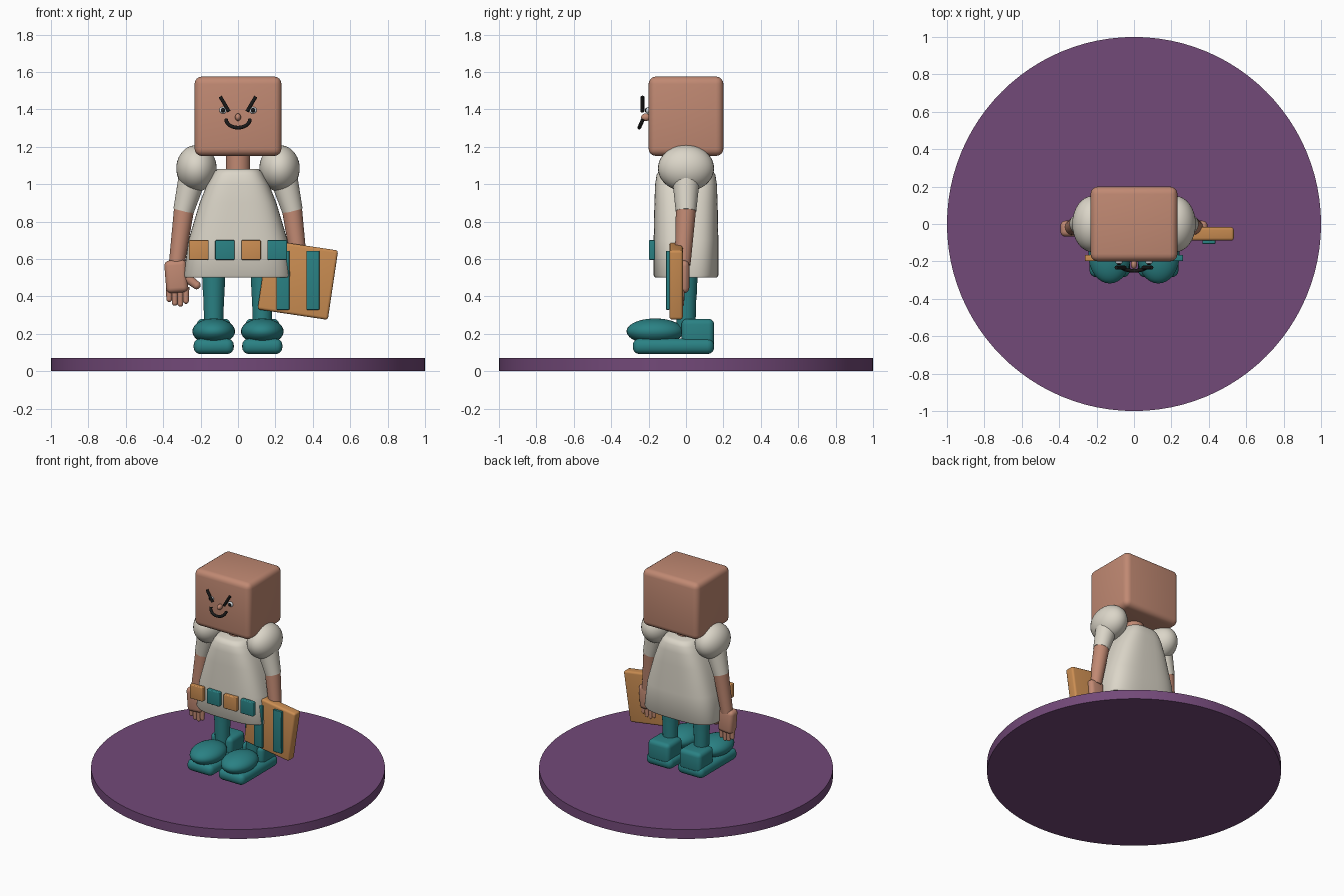
import bpy, bmesh, math
from mathutils import Vector

if "Cube" in bpy.data.objects:
    bpy.data.objects.remove(bpy.data.objects["Cube"])


def material(name, rgb):
    m = bpy.data.materials.new(name)
    m.diffuse_color = (*rgb, 1)
    m.use_nodes = True
    m.node_tree.nodes["Principled BSDF"].inputs["Base Color"].default_value = m.diffuse_color
    return m


SKIN = material("tan_skin", (0.53, 0.25, 0.17))
CREAM = material("cream_cloth", (0.71, 0.67, 0.58))
TEAL = material("teal", (0.023, 0.22, 0.23))
PURPLE = material("purple", (0.17, 0.067, 0.19))
ORANGE = material("orange_wood", (0.60, 0.27, 0.085))
BLACK = material("black", (0.01, 0.01, 0.01))
WHITE = material("eye_white", (0.8, 0.85, 0.9))


def finish(name, mat, angle=40):
    o = bpy.context.object
    o.name = name
    o.data.materials.append(mat)
    bpy.ops.object.shade_smooth_by_angle(angle=math.radians(angle))
    return o


def box(name, mat, loc, size, bevel=0.02, tilt=0.0):
    """Rounded box, turned about the y axis by tilt."""
    bpy.ops.mesh.primitive_cube_add(size=1, location=loc)
    o = bpy.context.object
    o.scale = size
    bpy.ops.object.transform_apply(location=False, rotation=False, scale=True)
    o.rotation_euler.y = tilt
    b = o.modifiers.new("round", 'BEVEL')
    b.width, b.segments = bevel, 4
    bpy.ops.object.modifier_apply(modifier="round")
    return finish(name, mat, 50)


def ball(name, mat, loc, radii):
    bpy.ops.mesh.primitive_uv_sphere_add(segments=32, ring_count=20, radius=1, location=loc)
    bpy.context.object.scale = radii
    return finish(name, mat, 60)


def limb(name, mat, a, b, ra, rb):
    """Tapered cylinder from point a to point b."""
    a, b = Vector(a), Vector(b)
    d = b - a
    bpy.ops.mesh.primitive_cone_add(vertices=32, radius1=ra, radius2=rb,
                                    depth=d.length, location=(a + b) / 2)
    bpy.context.object.rotation_euler = d.to_track_quat('Z', 'Y').to_euler()
    return finish(name, mat)


def tube(name, mat, pts, r):
    """Round stroke along a path."""
    c = bpy.data.curves.new(name, 'CURVE')
    c.dimensions = '3D'
    c.bevel_depth, c.bevel_resolution, c.use_fill_caps = r, 3, True
    s = c.splines.new('POLY')
    s.points.add(len(pts) - 1)
    for p, q in zip(s.points, pts):
        p.co = (*q, 1)
    o = bpy.data.objects.new(name, c)
    bpy.context.collection.objects.link(o)
    c.materials.append(mat)
    return o


def lofted(name, mat, rings, n=64, power=3.2):
    """Skin of superellipse rings (z, half width, half depth)."""
    bm = bmesh.new()
    loops = []
    for z, rx, ry in rings:
        loop = []
        for i in range(n):
            t = 2 * math.pi * i / n
            c, s = math.cos(t), math.sin(t)
            loop.append(bm.verts.new((rx * math.copysign(abs(c) ** (2 / power), c),
                                      ry * math.copysign(abs(s) ** (2 / power), s), z)))
        loops.append(loop)
    for lo, hi in zip(loops, loops[1:]):
        for i in range(n):
            j = (i + 1) % n
            bm.faces.new((lo[i], lo[j], hi[j], hi[i]))
    bm.faces.new(loops[0][::-1])
    bm.faces.new(loops[-1])
    me = bpy.data.meshes.new(name)
    bm.to_mesh(me)
    bm.free()
    o = bpy.data.objects.new(name, me)
    bpy.context.collection.objects.link(o)
    bpy.ops.object.select_all(action='DESELECT')
    o.select_set(True)
    bpy.context.view_layer.objects.active = o
    return finish(name, mat, 45)


# Round base
bpy.ops.mesh.primitive_cylinder_add(vertices=96, radius=1, depth=0.07, location=(0, 0, 0.035))
finish("base_disc", PURPLE)

# Head, neck and tunic
box("head", SKIN, (0, 0, 1.363), (0.465, 0.4, 0.425), 0.04)
limb("neck", SKIN, (0, 0, 1.05), (0, 0, 1.18), 0.065, 0.065)
lofted("tunic", CREAM, [(0.5, 0.287, 0.165), (0.512, 0.291, 0.173), (0.7, 0.265, 0.173),
                        (0.9, 0.205, 0.169), (1.0, 0.165, 0.165), (1.05, 0.138, 0.157),
                        (1.073, 0.122, 0.143), (1.082, 0.105, 0.12)])

# Belt plates in alternating colours
for i in range(4):
    box("belt_plate", TEAL if i % 2 else ORANGE,
        (-0.21 + 0.14 * i, -0.182, 0.648), (0.105, 0.034, 0.105), 0.006)

# Face
ball("nose", SKIN, (0, -0.215, 1.358), (0.016, 0.025, 0.02))
arc = [(0.064 * math.sin(t), -0.25 + 0.02 * (1 - math.cos(t)), 1.302 + 0.045 * (1 - math.cos(t)))
       for t in [math.pi / 2 * k / 6 for k in range(-6, 7)]]
tube("mouth", BLACK, arc, 0.01)

for s in (-1, 1):
    # Eyes and slanted brows
    tube("brow", BLACK, [(s * 0.095, -0.233, 1.468), (s * 0.048, -0.233, 1.388)], 0.010)
    ball("eye", WHITE, (s * 0.08, -0.203, 1.395), (0.02, 0.012, 0.018))
    ball("pupil", BLACK, (s * 0.08, -0.212, 1.395), (0.011, 0.008, 0.012))

    # Shoulders and arms
    ball("shoulder", CREAM, (s * 0.222, 0, 1.085), (0.108, 0.15, 0.124))
    limb("sleeve", CREAM, (s * 0.235, 0, 1.07), (s * 0.292, 0, 0.855), 0.078, 0.055)
    limb("forearm", SKIN, (s * 0.288, 0, 0.87), (s * 0.328, -0.018, 0.57), 0.054, 0.042)

    # Hand with fingers and thumb
    box("hand", SKIN, (s * 0.33, -0.025, 0.507), (0.118, 0.085, 0.175), 0.028, s * 0.08)
    for k in range(4):
        x, end = s * (0.278 + 0.03 * k), (0.375, 0.36, 0.365, 0.385)[k]
        limb("finger", SKIN, (x, -0.025, 0.45), (x, -0.025, end), 0.018, 0.015)
        ball("fingertip", SKIN, (x, -0.025, end), (0.015, 0.015, 0.015))
    limb("thumb", SKIN, (s * 0.28, -0.035, 0.505), (s * 0.225, -0.04, 0.462), 0.026, 0.022)
    ball("thumb_tip", SKIN, (s * 0.222, -0.04, 0.46), (0.022, 0.022, 0.022))

    # Legs
    limb("upper_leg", TEAL, (s * 0.13, 0, 0.40), (s * 0.13, 0, 0.56), 0.057, 0.064)
    limb("lower_leg", TEAL, (s * 0.13, 0, 0.22), (s * 0.13, 0, 0.42), 0.05, 0.056)

    # Boots
    box("boot_sole", TEAL, (s * 0.13, -0.067, 0.133), (0.215, 0.435, 0.083), 0.036)
    box("boot_heel", TEAL, (s * 0.13, 0.063, 0.205), (0.18, 0.175, 0.15), 0.03)
    ball("boot_toe", TEAL, (s * 0.13, -0.165, 0.213), (0.114, 0.153, 0.069))

# Tilted board with two upright bands, held at one side
box("board", ORANGE, (0.32, -0.053, 0.488), (0.38, 0.072, 0.375), 0.015, math.radians(8.5))
for x in (0.24, 0.4):
    box("board_band", TEAL, (x, -0.097, 0.486), (0.07, 0.02, 0.315), 0.004)
